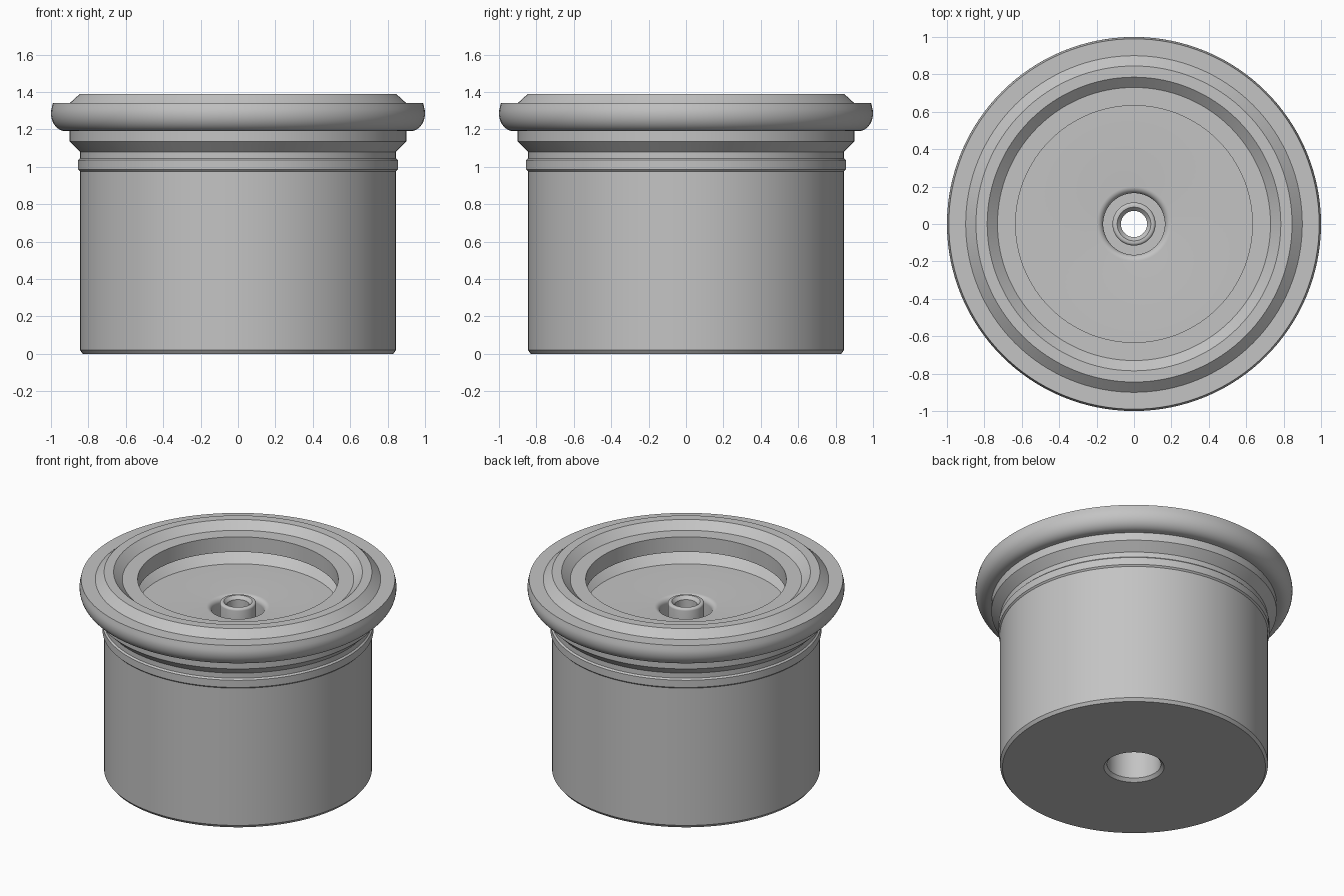
import bpy, bmesh, math

cube = bpy.data.objects.get("Cube")
if cube:
    bpy.data.objects.remove(cube, do_unlink=True)

SEGMENTS = 128

grey = bpy.data.materials.new("machined_grey")
grey.use_nodes = True
colour = (0.55, 0.55, 0.55, 1)
grey.diffuse_color = colour
grey.node_tree.nodes["Principled BSDF"].inputs["Base Color"].default_value = colour


def arc(centre, rx, rz, start, end, steps=8):
    """Points (radius, height) on an elliptical arc, angles in degrees."""
    angles = [math.radians(start + (end - start) * i / steps) for i in range(steps + 1)]
    return [(centre[0] + rx * math.cos(a), centre[1] + rz * math.sin(a)) for a in angles]


def lathe(name, profile):
    """Spin a closed (radius, height) profile round the z axis."""
    bm = bmesh.new()
    rings = []
    for r, z in profile:
        rings.append([bm.verts.new((r * math.cos(math.tau * i / SEGMENTS),
                                    r * math.sin(math.tau * i / SEGMENTS), z))
                      for i in range(SEGMENTS)])
    for a, b in zip(rings, rings[1:] + rings[:1]):
        for i in range(SEGMENTS):
            j = (i + 1) % SEGMENTS
            bm.faces.new((a[i], a[j], b[j], b[i]))
    bmesh.ops.recalc_face_normals(bm, faces=bm.faces[:])
    mesh = bpy.data.meshes.new(name)
    bm.to_mesh(mesh)
    bm.free()
    mesh.materials.append(grey)
    obj = bpy.data.objects.new(name, mesh)
    bpy.context.collection.objects.link(obj)
    bpy.ops.object.select_all(action='DESELECT')
    obj.select_set(True)
    bpy.context.view_layer.objects.active = obj
    bpy.ops.object.shade_smooth_by_angle(angle=math.radians(25))
    return obj


# Cylindrical body: chamfered base, raised band, flared neck, dished floor, bore
body = [(0.19, 0), (0.83, 0), (0.845, 0.02), (0.845, 0.975),
        (0.855, 0.985), (0.855, 1.035), (0.845, 1.045), (0.845, 1.08),
        (0.9, 1.135), (0.9, 1.235), (0.72, 1.235), (0.633, 1.152)]
body += arc((0.2, 1.117), 0.035, 0.035, 90, 180)
body += [(0.165, 1.02), (0.07, 1.02), (0.07, 0.96), (0.17, 0.96), (0.17, 0.02)]
lathe("cylinder_body", body)

# Rounded flange with a raised, bevelled lip that overhangs the floor
rim = [(0.633, 1.235), (0.633, 1.34), (0.73, 1.34), (0.785, 1.39),
       (0.845, 1.39), (0.9, 1.34), (0.99, 1.34)]
rim += arc((0.92, 1.285), 0.08, 0.095, 20, -90, 12)
rim += [(0.9, 1.19), (0.9, 1.235)]
lathe("rounded_rim", rim)

# Hollow centre spigot with a rounded top edge
spigot = [(0.07, 1.02), (0.115, 1.02)]
spigot += arc((0.1, 1.172), 0.015, 0.015, 0, 90, 4)
spigot += [(0.09, 1.187), (0.07, 1.165)]
lathe("centre_spigot", spigot)
